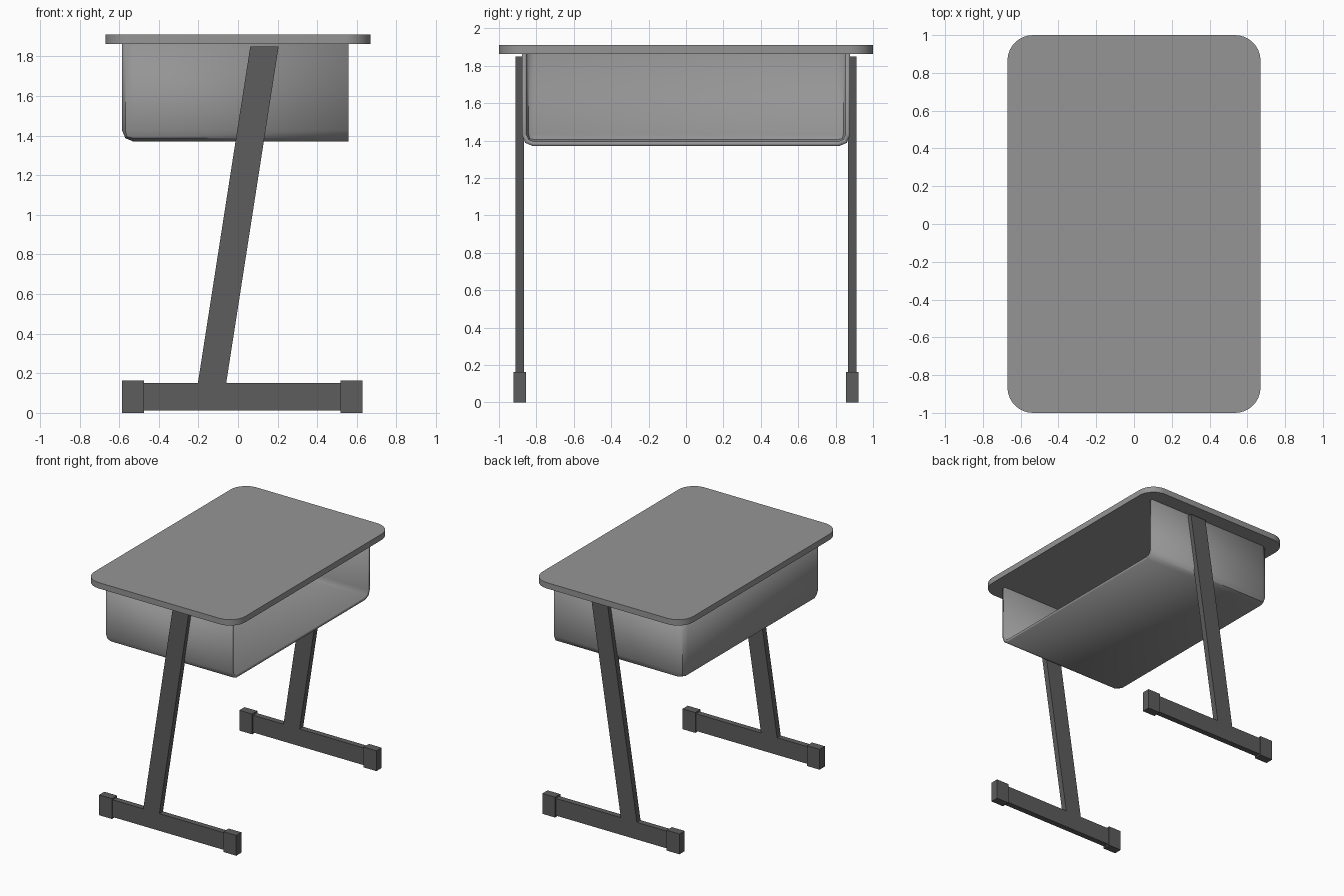
import bpy
import bmesh
from math import radians
from mathutils import Vector

cube = bpy.data.objects.get("Cube")
if cube:
    bpy.data.objects.remove(cube, do_unlink=True)


def material(name, value):
    mat = bpy.data.materials.new(name)
    mat.use_nodes = True
    color = (value, value, value, 1)
    mat.diffuse_color = color
    mat.node_tree.nodes["Principled BSDF"].inputs["Base Color"].default_value = color
    return mat


LIGHT = material("light grey", 0.3)
DARK = material("dark grey", 0.11)


def box_mesh(low, high, shear=0.0):
    """Box between two corners; shear slides the top along x."""
    bm = bmesh.new()
    bmesh.ops.create_cube(bm, size=1)
    low, high = Vector(low), Vector(high)
    for v in bm.verts:
        top = v.co.z > 0
        v.co = [low[i] + (v.co[i] + 0.5) * (high[i] - low[i]) for i in range(3)]
        if top:
            v.co.x += shear
    return bm


def finish(bm, name, mat, smooth=False):
    bmesh.ops.recalc_face_normals(bm, faces=bm.faces)
    mesh = bpy.data.meshes.new(name)
    bm.to_mesh(mesh)
    bm.free()
    mesh.materials.append(mat)
    obj = bpy.data.objects.new(name, mesh)
    bpy.context.collection.objects.link(obj)
    if smooth:
        bpy.ops.object.select_all(action="DESELECT")
        obj.select_set(True)
        bpy.context.view_layer.objects.active = obj
        bpy.ops.object.shade_smooth_by_angle(angle=radians(30))
    return obj


# Tabletop with rounded corners
bm = box_mesh((-0.67, -1, 1.863), (0.67, 1, 1.91))
corners = [e for e in bm.edges if abs(e.verts[0].co.z - e.verts[1].co.z) > 0.01]
bmesh.ops.bevel(bm, geom=corners, offset=0.135, segments=8, profile=0.5, affect="EDGES")
finish(bm, "tabletop", LIGHT, smooth=True)

# Book tray: open at +x and at the top, rounded where its walls meet
bm = box_mesh((-0.587, -0.877, 1.37), (0.557, 0.877, 1.863))
bm.normal_update()
opened = [f for f in bm.faces if f.normal.x > 0.9 or f.normal.z > 0.9]
bmesh.ops.delete(bm, geom=opened, context="FACES")
seams = [e for e in bm.edges if len(e.link_faces) == 2]
bmesh.ops.bevel(bm, geom=seams, offset=0.06, segments=2, profile=0.5, affect="EDGES")
# The open shell keeps its outward normals, so thickness grows inward
tray = finish(bm, "book_tray", LIGHT, smooth=True)
floor = min(tray.data.polygons, key=lambda p: p.center.z)
if floor.normal.z > 0:
    tray.data.flip_normals()
wall = tray.modifiers.new("wall thickness", "SOLIDIFY")
wall.thickness = 0.024
wall.offset = -1
wall.use_even_offset = True
tray.modifiers.move(len(tray.modifiers) - 1, 0)

# Leg frames, one at each end
for side, y in (("right", -0.889), ("left", 0.889)):
    thin, wide = 0.023, 0.033
    finish(box_mesh((-0.203, y - thin, 0.148), (-0.06, y + thin, 1.85), 0.265),
           side + "_post", DARK)
    finish(box_mesh((-0.5, y - thin, 0.012), (0.54, y + thin, 0.15)),
           side + "_foot_bar", DARK)
    for end, x in (("back", -0.587), ("front", 0.517)):
        finish(box_mesh((x, y - wide, 0), (x + 0.113, y + wide, 0.163)),
               side + "_" + end + "_foot_cap", DARK)
